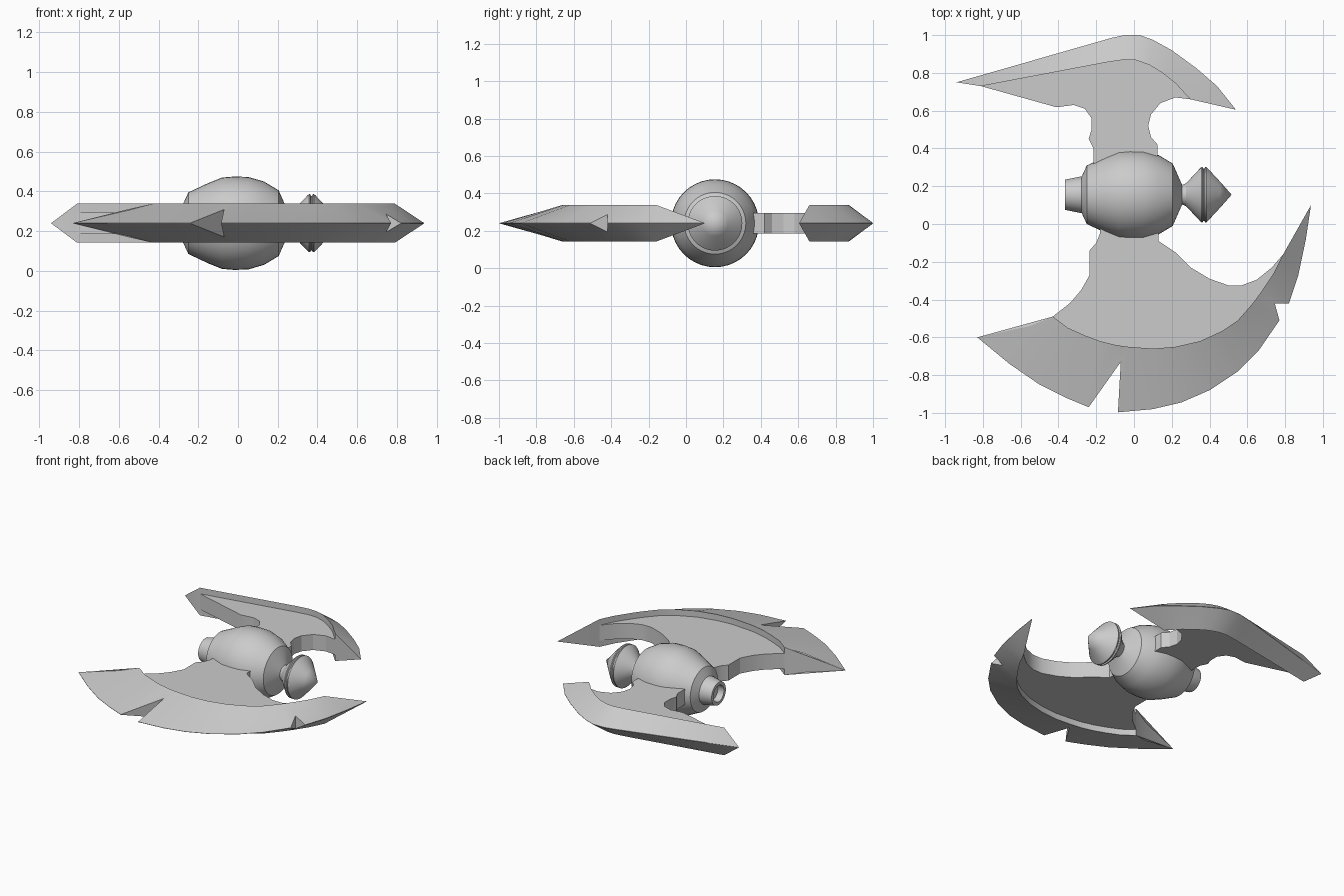
import bpy, bmesh, math

if "Cube" in bpy.data.objects:
    bpy.data.objects.remove(bpy.data.objects["Cube"])

ZC = 0.24      # middle plane of the blades
YC = 0.155     # axis of the turned body
PLATE = 0.055  # half thickness of the inner plates
RIM = 0.098    # half thickness at the root of the cutting bevel


def finish(name, bm, angle):
    bmesh.ops.remove_doubles(bm, verts=bm.verts, dist=1e-4)
    bmesh.ops.recalc_face_normals(bm, faces=bm.faces)
    me = bpy.data.meshes.new(name)
    bm.to_mesh(me)
    bm.free()
    ob = bpy.data.objects.new(name, me)
    bpy.context.collection.objects.link(ob)
    bpy.ops.object.select_all(action='DESELECT')
    ob.select_set(True)
    bpy.context.view_layer.objects.active = ob
    bpy.ops.object.shade_smooth_by_angle(angle=math.radians(angle))
    return ob


def turned(name, profile, segments=40):
    """Revolve (x, radius) points around the horizontal x axis."""
    bm = bmesh.new()
    vs = [bm.verts.new((x, YC, ZC + r)) for x, r in profile]
    es = [bm.edges.new(p) for p in zip(vs, vs[1:])]
    bmesh.ops.spin(bm, geom=vs + es, cent=(0, YC, ZC), axis=(1, 0, 0),
                   angle=math.tau, steps=segments)
    return finish(name, bm, 22)


def plate(name, outline):
    """Flat slab from an xy outline."""
    bm = bmesh.new()
    f = bm.faces.new([bm.verts.new((x, y, ZC - PLATE)) for x, y in outline])
    r = bmesh.ops.extrude_face_region(bm, geom=[f])
    top = [v for v in r['geom'] if isinstance(v, bmesh.types.BMVert)]
    bmesh.ops.translate(bm, verts=top, vec=(0, 0, 2 * PLATE))
    return finish(name, bm, 25)


def bevel_blade(name, sections):
    """Wedge swept through (root x, y, edge x, y, edge half height)."""
    bm = bmesh.new()
    rings = []
    for ix, iy, ox, oy, h in sections:
        rings.append([bm.verts.new(p) for p in (
            (ix, iy, ZC - RIM), (ix, iy, ZC + RIM),
            (ox, oy, ZC + h + 0.001), (ox, oy, ZC - h - 0.001))])
    for a, b in zip(rings, rings[1:]):
        for i in range(4):
            j = (i + 1) % 4
            bm.faces.new((a[i], a[j], b[j], b[i]))
    bm.faces.new(rings[0])
    bm.faces.new(rings[-1])
    bmesh.ops.triangulate(bm, faces=bm.faces)
    return finish(name, bm, 25)


# Turned socket, pointed knob and hollow stub
turned("socket_body", [
    (-0.28, 0), (-0.28, 0.09), (-0.25, 0.155), (-0.15, 0.202), (-0.08, 0.23),
    (-0.02, 0.235), (0.05, 0.233), (0.13, 0.21), (0.205, 0.165),
    (0.26, 0.04), (0.26, 0)])
turned("pointed_knob", [
    (0.24, 0), (0.25, 0.05), (0.275, 0.06), (0.35, 0.14), (0.357, 0.146),
    (0.363, 0.146), (0.367, 0.138), (0.373, 0.138), (0.377, 0.146),
    (0.383, 0.146), (0.39, 0.14), (0.455, 0.07), (0.517, 0.0)])
turned("hollow_stub", [
    (-0.27, 0.0), (-0.27, 0.096), (-0.285, 0.096), (-0.365, 0.08),
    (-0.365, 0.058), (-0.32, 0.055), (-0.32, 0.0)])

# Large front blade: wedge with two notches
large = [
    (-.43, -.49, -.55, -.54, .07), (-.43, -.49, -.83, -.60, 0),
    (-.35, -.55, -.66, -.74, 0), (-.26, -.59, -.50, -.85, 0),
    (-.18, -.62, -.36, -.92, 0), (-.10, -.64, -.24, -.97, 0),
    (-.07, -.645, -.07, -.73, .068), (-.03, -.65, -.085, -.997, 0),
    (.10, -.66, .10, -.98, 0), (.22, -.65, .25, -.945, 0),
    (.35, -.62, .40, -.88, 0), (.47, -.565, .55, -.78, 0),
    (.55, -.51, .66, -.67, 0), (.62, -.43, .77, -.51, 0),
    (.64, -.405, .745, -.42, .045), (.68, -.35, .82, -.42, 0),
    (.74, -.26, .87, -.27, 0), (.79, -.16, .91, -.08, 0),
    (.79, -.16, .937, .10, 0)]
bevel_blade("large_blade_edge", large)
plate("large_blade_plate",
      [(-.18, .1), (-.18, -.05), (-.20, -.10), (-.235, -.14), (-.235, -.27),
       (-.28, -.35), (-.34, -.42)]
      + [s[:2] for s in large[1:-1]]
      + [(.73, -.23), (.65, -.295), (.57, -.325), (.50, -.325), (.40, -.29),
         (.30, -.23), (.22, -.15), (.13, -.09), (.13, .1)])

# Small rear blade
small = [
    (-.81, .73, -.94, .75, 0), (-.14, .857, -.12, .985, 0),
    (-.05, .87, -.05, 1.0, 0), (.01, .867, .03, 1.0, 0),
    (.08, .843, .10, .975, 0), (.15, .80, .20, .92, 0),
    (.22, .745, .33, .825, 0), (.27, .69, .44, .73, 0),
    (.30, .66, .54, .605, 0)]
bevel_blade("small_blade_edge", small)
plate("small_blade_plate",
      [(-.20, .2), (-.215, .32), (-.215, .40), (-.24, .45), (-.225, .50),
       (-.225, .56), (-.26, .61), (-.32, .63), (-.41, .618)]
      + [s[:2] for s in small]
      + [(.22, .67), (.14, .64), (.09, .58), (.075, .52), (.09, .46),
         (.125, .42), (.125, .2)])
